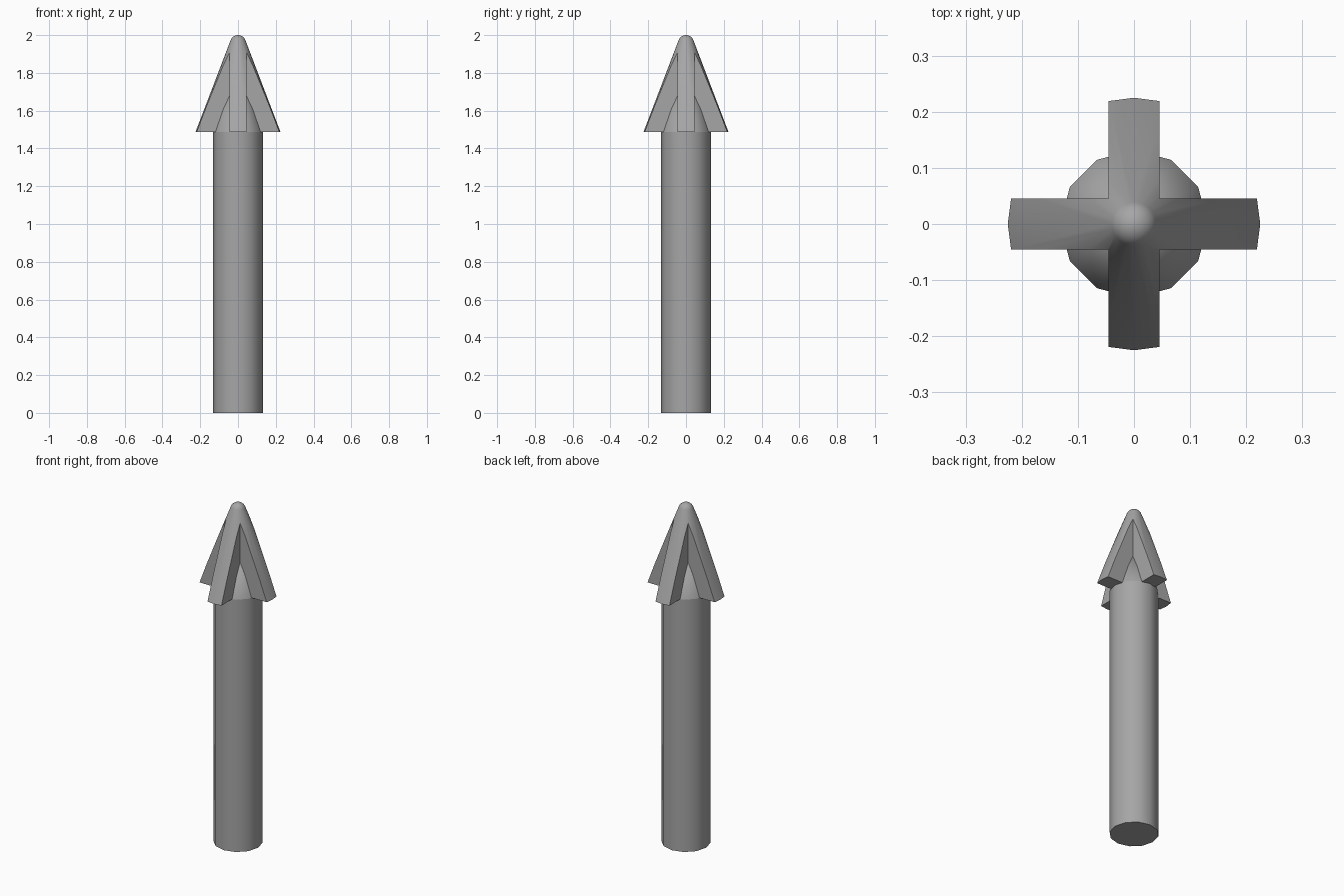
import bpy, bmesh
from math import pi, sin, cos, radians
from mathutils import Matrix, Vector

if "Cube" in bpy.data.objects:
    bpy.data.objects.remove(bpy.data.objects["Cube"])

grey = bpy.data.materials.new("mid_grey")
grey.use_nodes = True
COLOUR = (0.38, 0.38, 0.38, 1)
grey.diffuse_color = COLOUR
grey.node_tree.nodes["Principled BSDF"].inputs["Base Color"].default_value = COLOUR


def make_object(name, bm):
    bmesh.ops.recalc_face_normals(bm, faces=bm.faces)
    mesh = bpy.data.meshes.new(name)
    bm.to_mesh(mesh)
    bm.free()
    mesh.materials.append(grey)
    obj = bpy.data.objects.new(name, mesh)
    bpy.context.collection.objects.link(obj)
    return obj


def lathe(name, profile, sides):
    """Revolve (radius, height) points around the z axis."""
    bm = bmesh.new()
    verts = [bm.verts.new((r, 0, z)) for r, z in profile]
    edges = [bm.edges.new(pair) for pair in zip(verts, verts[1:])]
    bmesh.ops.spin(bm, geom=verts + edges, cent=(0, 0, 0), axis=(0, 0, 1),
                   angle=2 * pi, steps=sides)
    bmesh.ops.remove_doubles(bm, verts=bm.verts, dist=0.0002)
    return make_object(name, bm)


def smooth(obj):
    bpy.ops.object.select_all(action="DESELECT")
    obj.select_set(True)
    bpy.context.view_layer.objects.active = obj
    bpy.ops.object.shade_smooth_by_angle(angle=radians(35))


BASE, SHAFT_R, HEAD_R, HALF = 1.487, 0.132, 0.225, 0.0455

# Shaft and the tapered core between the fins
shaft = lathe("shaft", [(0, 0), (SHAFT_R, 0), (SHAFT_R, BASE), (0, BASE)], 12)
core = lathe("tapered_core", [(0, BASE), (SHAFT_R, BASE), (0, 1.87)], 12)

# Pointed head with a rounded tip
tip_r, lean = 0.042, radians(21)
tip = [(tip_r * cos(a), 2 - tip_r + tip_r * sin(a))
       for a in (lean + (pi / 2 - lean) * i / 6 for i in range(6))]
head = lathe("finned_head", [(0, BASE), (HEAD_R, BASE)] + tip + [(0, 2)], 24)

# Four corner blocks cut the head into a cross of fins
bm = bmesh.new()
SIZE = 0.4
for sx in (-1, 1):
    for sy in (-1, 1):
        offset = HALF + SIZE / 2
        place = Matrix.Translation(Vector((sx * offset, sy * offset, 1.7)))
        bmesh.ops.create_cube(
            bm, size=1, matrix=place @ Matrix.Diagonal((SIZE, SIZE, 0.8, 1)))
cutter = make_object("corner_cutter", bm)
cutter.hide_render = True

cut = head.modifiers.new("corner_cut", "BOOLEAN")
cut.operation = "DIFFERENCE"
cut.solver = "EXACT"
cut.object = cutter
bpy.ops.object.select_all(action="DESELECT")
head.select_set(True)
bpy.context.view_layer.objects.active = head
bpy.ops.object.modifier_apply(modifier=cut.name)
bpy.data.objects.remove(cutter)

for part in (shaft, core, head):
    smooth(part)
